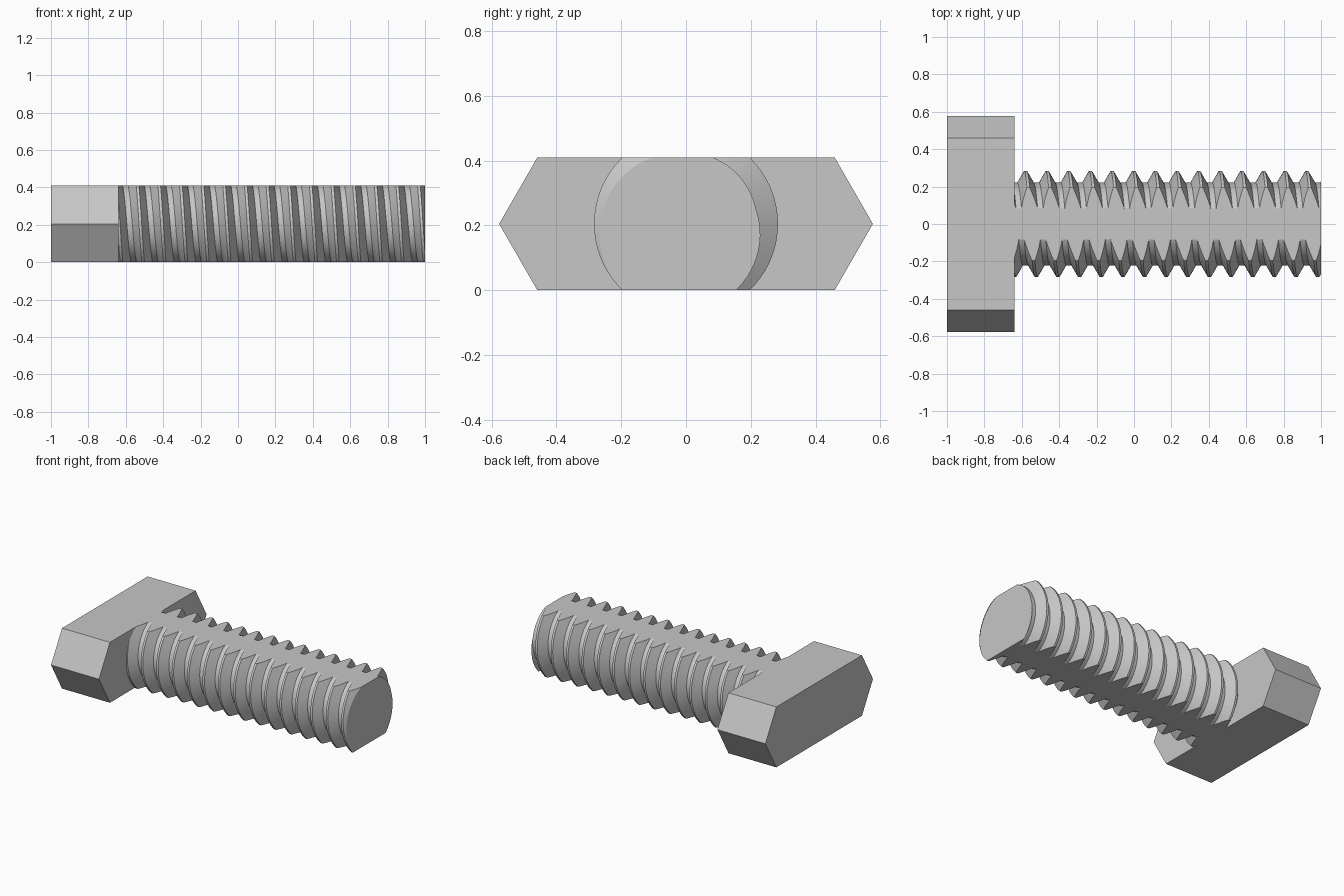
import bpy
import bmesh
from math import cos, sin, tau, radians

HALF = 0.205            # half thickness between the two flats
HEAD_END = -0.64        # where the head meets the shank
PITCH = 0.1157
MAJOR, MINOR = 0.284, 0.221
STEPS = 72              # segments per thread turn

cube = bpy.data.objects.get("Cube")
if cube:
    bpy.data.objects.remove(cube, do_unlink=True)

steel = bpy.data.materials.new("grey steel")
steel.use_nodes = True
colour = (0.57, 0.57, 0.57, 1)
steel.diffuse_color = colour
steel.node_tree.nodes["Principled BSDF"].inputs["Base Color"].default_value = colour


def make_object(name, bm):
    bmesh.ops.recalc_face_normals(bm, faces=bm.faces[:])
    mesh = bpy.data.meshes.new(name)
    bm.to_mesh(mesh)
    bm.free()
    mesh.materials.append(steel)
    obj = bpy.data.objects.new(name, mesh)
    bpy.context.collection.objects.link(obj)
    return obj


def trim(bm, point, normal):
    """Cut away everything beyond a plane and cap the opening."""
    cut = bmesh.ops.bisect_plane(
        bm, geom=bm.verts[:] + bm.edges[:] + bm.faces[:], dist=1e-6,
        plane_co=point, plane_no=normal, clear_outer=True)
    edges = [g for g in cut["geom_cut"] if isinstance(g, bmesh.types.BMEdge)]
    bmesh.ops.edgeloop_fill(bm, edges=edges)


# Six-sided head, extruded along x
bm = bmesh.new()
outline = [(-0.577, HALF), (-0.459, 0), (0.459, 0),
           (0.577, HALF), (0.459, 2 * HALF), (-0.459, 2 * HALF)]
base = bm.faces.new([bm.verts.new((-1, y, z)) for y, z in outline])
side = bmesh.ops.extrude_face_region(bm, geom=[base], use_keep_orig=True)
bmesh.ops.translate(bm, vec=(HEAD_END + 1, 0, 0),
                    verts=[g for g in side["geom"] if isinstance(g, bmesh.types.BMVert)])
make_object("bolt_head", bm)

# Threaded shank: a thread profile swept along a right-handed helix
bm = bmesh.new()
crest, root = PITCH / 16, PITCH * 3 / 8
profile = [(-crest, MAJOR), (crest, MAJOR), (root, MINOR),
           (PITCH - root, MINOR), (PITCH - crest, MAJOR)]
previous = None
for i in range(-3 * STEPS, 16 * STEPS + 1):
    angle = tau * i / STEPS
    start = -0.58 + PITCH * i / STEPS
    row = [bm.verts.new((start + dx, r * cos(angle), HALF + r * sin(angle)))
           for dx, r in profile]
    if previous:
        for j in range(len(row) - 1):
            bm.faces.new((previous[j], previous[j + 1], row[j + 1], row[j]))
    previous = row
bmesh.ops.remove_doubles(bm, verts=bm.verts[:], dist=1e-5)

# Square ends, then the two long flats
trim(bm, (HEAD_END, 0, 0), (-1, 0, 0))
trim(bm, (1, 0, 0), (1, 0, 0))
trim(bm, (0, 0, 0), (0, 0, -1))
trim(bm, (0, 0, 2 * HALF), (0, 0, 1))
shank = make_object("threaded_shank", bm)

# Smooth around the thread, crisp at its edges and flats
bpy.ops.object.select_all(action="DESELECT")
shank.select_set(True)
bpy.context.view_layer.objects.active = shank
bpy.ops.object.shade_smooth_by_angle(angle=radians(15))
